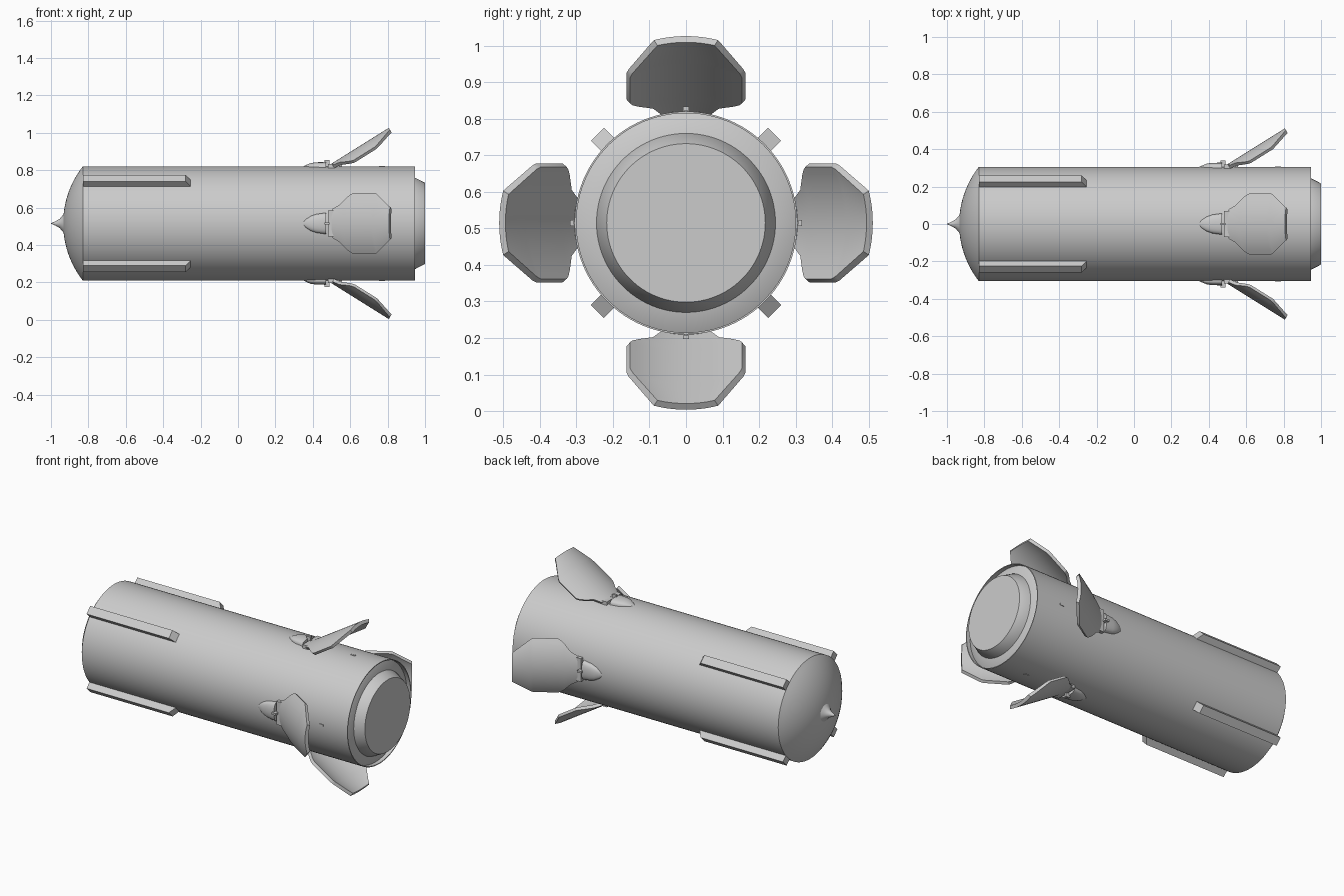
import bpy, bmesh, math
from mathutils import Matrix, Vector

cube = bpy.data.objects.get("Cube")
if cube:
    bpy.data.objects.remove(cube, do_unlink=True)

AXIS_Z = 0.515   # height of the body axis
R = 0.305        # body radius

grey = bpy.data.materials.new("light_grey")
grey.use_nodes = True
grey.diffuse_color = (0.6, 0.6, 0.6, 1)
grey.node_tree.nodes["Principled BSDF"].inputs["Base Color"].default_value = (0.6, 0.6, 0.6, 1)


def loft(name, sections, turn=0.0, local=Matrix(), smooth=30):
    """Join closed rings of points, cap the ends, and turn the part about the body axis."""
    bm = bmesh.new()
    rings = [[bm.verts.new(local @ Vector(p)) for p in s] for s in sections]
    n = len(rings[0])
    for a, b in zip(rings, rings[1:]):
        for i in range(n):
            j = (i + 1) % n
            bm.faces.new((a[i], a[j], b[j], b[i]))
    bm.faces.new(rings[0][::-1])
    bm.faces.new(rings[-1])
    bmesh.ops.remove_doubles(bm, verts=bm.verts, dist=1e-5)
    bmesh.ops.recalc_face_normals(bm, faces=bm.faces)
    bm.transform(Matrix.Translation((0, 0, AXIS_Z)) @ Matrix.Rotation(turn, 4, 'X'))
    mesh = bpy.data.meshes.new(name)
    bm.to_mesh(mesh)
    bm.free()
    mesh.materials.append(grey)
    ob = bpy.data.objects.new(name, mesh)
    bpy.context.collection.objects.link(ob)
    bpy.ops.object.select_all(action='DESELECT')
    ob.select_set(True)
    bpy.context.view_layer.objects.active = ob
    bpy.ops.object.shade_smooth_by_angle(angle=math.radians(smooth))
    return ob


def lathe(name, profile, steps=96):
    """Spin (x, radius) points about the body axis."""
    angles = [2 * math.pi * i / steps for i in range(steps)]
    return loft(name, [[(x, r * math.cos(a), r * math.sin(a)) for a in angles]
                       for x, r in profile])


def block(name, x0, x1, half, z0, z1, turn, cut=0.0):
    """Box along x; cut shortens its outer edge at the x1 end."""
    def ring(base, top):
        return [(base, -half, z0), (base, half, z0), (top, half, z1), (top, -half, z1)]
    return loft(name, [ring(x0, x0), ring(x1, x1 - cut)], turn)


# Body: domed front, long tube, shallow recessed rear
depth = 0.105
dome_r = (R * R + depth * depth) / (2 * depth)
rim = math.asin(R / dome_r)
dome = [(-0.935 + dome_r * (1 - math.cos(rim * i / 12)), dome_r * math.sin(rim * i / 12))
        for i in range(1, 13)]
lathe("body", [(-0.935, 0.002)] + dome + [(0.945, R), (0.945, 0.3), (0.92, 0.3), (0.945, 0.245)])
lathe("nose_spike", [(-1, 0.001), (-0.975, 0.012), (-0.953, 0.025), (-0.94, 0.04), (-0.925, 0.06)], 32)
lathe("rear_plug", [(0.9, 0.245), (0.945, 0.245), (1.0, 0.217)])

# Four guide rails between the fins
for k in range(4):
    block(f"guide_rail_{k + 1}", -0.83, -0.24, 0.025, 0.285, 0.343,
          math.radians(45 + 90 * k), 0.04)

# Curved fin: rows of (distance from hinge, half width)
FIN_ROWS = [(0, 0.078), (0.04, 0.1), (0.075, 0.14), (0.095, 0.156), (0.11, 0.163),
            (0.245, 0.163), (0.26, 0.157), (0.345, 0.098), (0.361, 0.088)]
COLUMNS = 16
THICK = 0.02
LIP = 0.01


def fin_ring(s, w):
    spread = [2 * i / COLUMNS - 1 for i in range(COLUMNS + 1)]

    def bow(y):
        return math.sqrt(R * R - y * y) - R
    top = [(s, w * t, bow(w * t)) for t in spread]
    inner = w - LIP
    under = [(s, inner * t, bow(inner * t) - THICK) for t in reversed(spread)]
    return top + under


# Hinge fairing: rows of (x, half width, height)
FAIRING = [(0.345, 0.004, 0.002), (0.365, 0.024, 0.012), (0.39, 0.04, 0.022),
           (0.42, 0.05, 0.026), (0.47, 0.057, 0.027)]


def fairing_ring(x, w, h):
    arch = [math.pi * i / 12 for i in range(13)]
    pts = [(x, w * math.cos(a), R - 0.004 + h * math.sin(a) ** 0.7 if 0 < a < 3.1 else R - 0.004)
           for a in arch]
    return pts + [(x, -w, R - 0.03), (x, w, R - 0.03)]


hinge = Matrix.Translation((0.5, 0, 0.32)) @ Matrix.Rotation(math.radians(-32), 4, 'Y')
for k, side in enumerate(("top", "front", "bottom", "back")):
    turn = math.radians(90 * k)
    loft(f"{side}_fin", [fin_ring(s, w) for s, w in FIN_ROWS], turn, hinge, 25)
    loft(f"{side}_hinge_fairing", [fairing_ring(*row) for row in FAIRING], turn, smooth=40)
    block(f"{side}_hinge_bar", 0.48, 0.515, 0.07, 0.285, 0.318, turn)
    block(f"{side}_hinge_lug", 0.462, 0.49, 0.006, 0.295, 0.34, turn)
    block(f"{side}_fin_stop", 0.54, 0.555, 0.008, 0.295, 0.318, turn)
    block(f"{side}_latch", 0.755, 0.785, 0.005, 0.3, 0.308, turn)
